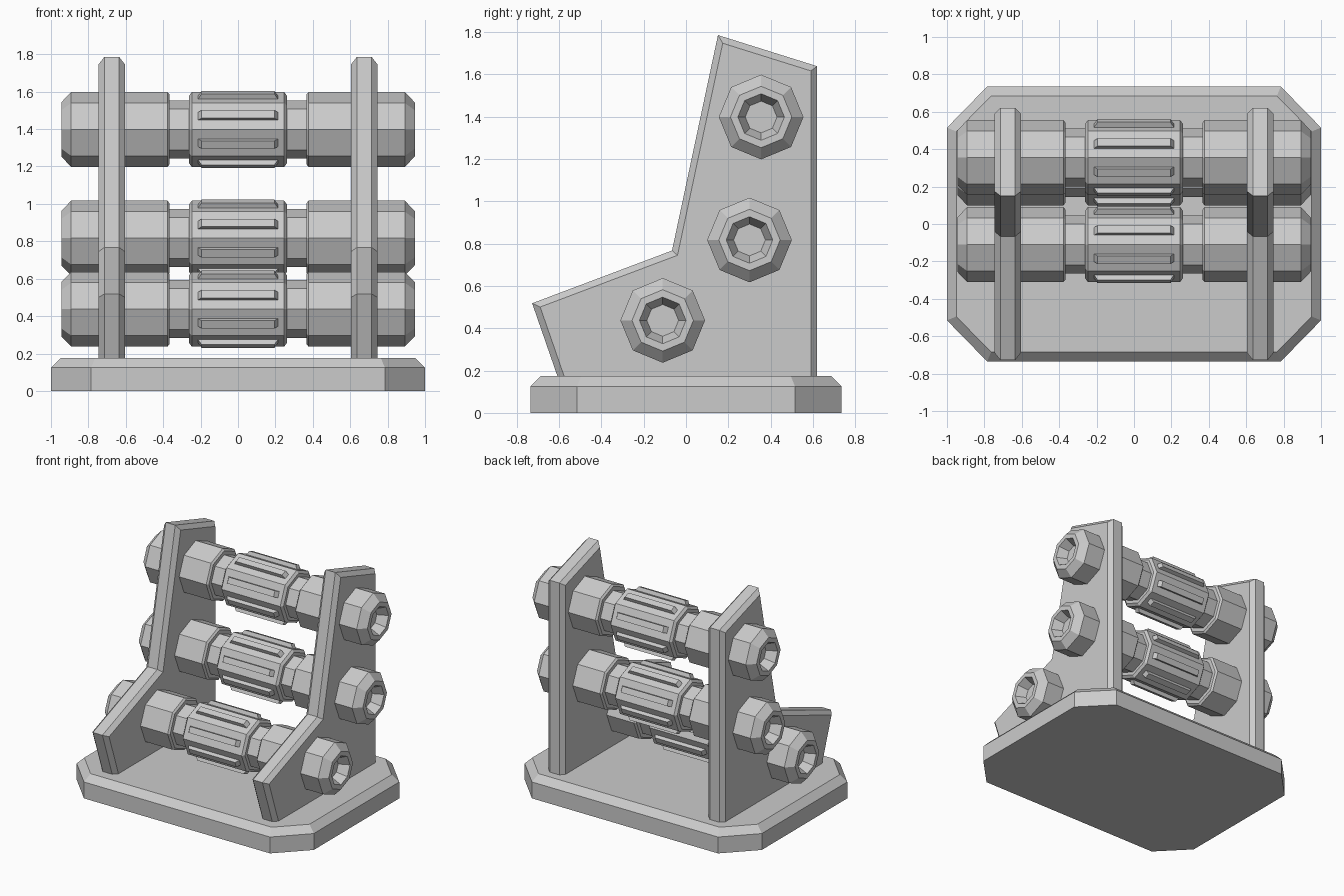
import bpy, bmesh
from math import pi, cos, sin
from mathutils import Matrix, Vector

if "Cube" in bpy.data.objects:
    bpy.data.objects.remove(bpy.data.objects["Cube"])

grey = bpy.data.materials.new("plain grey")
grey.use_nodes = True
grey.diffuse_color = (0.6, 0.6, 0.6, 1)
grey.node_tree.nodes["Principled BSDF"].inputs["Base Color"].default_value = grey.diffuse_color


def finish(bm, name):
    bmesh.ops.recalc_face_normals(bm, faces=bm.faces)
    mesh = bpy.data.meshes.new(name)
    bm.to_mesh(mesh)
    bm.free()
    mesh.materials.append(grey)
    obj = bpy.data.objects.new(name, mesh)
    bpy.context.collection.objects.link(obj)
    return obj


def chamfered_plate(name, outline, depth, size, both_sides):
    """Extrude an outline along depth and chamfer the rim of its end faces."""
    bm = bmesh.new()
    start = bm.faces.new([bm.verts.new(p) for p in outline])
    extruded = bmesh.ops.extrude_face_region(bm, geom=[start], use_keep_orig=True)["geom"]
    end = next(g for g in extruded if isinstance(g, bmesh.types.BMFace))
    bmesh.ops.translate(bm, vec=depth, verts=end.verts[:])
    bmesh.ops.recalc_face_normals(bm, faces=bm.faces)
    edges = list(end.edges) + (list(start.edges) if both_sides else [])
    bmesh.ops.bevel(bm, geom=edges, offset=size, segments=1, affect='EDGES')
    return finish(bm, name)


# Base with cut corners
quarter = [(1, 0.515), (0.785, 0.735)]
base = (quarter + [(-x, y) for x, y in reversed(quarter)]
        + [(-x, -y) for x, y in quarter] + [(x, -y) for x, y in reversed(quarter)])
chamfered_plate("base", [(x, y, 0) for x, y in base], (0, 0, 0.175), 0.05, False)

# Side panels
panel = [(-0.582, 0.1), (-0.727, 0.518), (-0.066, 0.767),
         (0.151, 1.785), (0.62, 1.638), (0.62, 0.1)]
for side, x in (("left", 0.605), ("right", -0.745)):
    chamfered_plate(side + "_panel", [(x, y, z) for y, z in panel],
                    (0.14, 0, 0), 0.03, True)

# Eight-sided roller profile, from the middle to the end socket: (x, radius)
half = [(0.247, 0.2), (0.262, 0.18), (0.262, 0.155), (0.365, 0.155), (0.365, 0.185),
        (0.377, 0.2), (0.892, 0.2), (0.945, 0.145), (0.945, 0.11), (0.87, 0.075)]
profile = [(-x, r) for x, r in reversed(half)] + half


def roller(name, y, z):
    bm = bmesh.new()
    rings = [[bm.verts.new((x, r * cos(i * pi / 4), r * sin(i * pi / 4)))
              for i in range(8)] for x, r in profile]
    for a, b in zip(rings, rings[1:]):
        for i in range(8):
            j = (i + 1) % 8
            bm.faces.new((a[i], a[j], b[j], b[i]))
    bm.faces.new(rings[0])
    bm.faces.new(rings[-1])
    finish(bm, name).location = (0, y, z)


def ribs(name, y, z):
    """One raised bar with sloped ends on each flat of the grip."""
    bm = bmesh.new()
    for i in range(8):
        bar = bmesh.ops.create_cube(bm, size=1)["verts"]
        for v in bar:
            top = v.co.z > 0
            v.co = Vector((v.co.x * (0.39 if top else 0.44), v.co.y * 0.045,
                           0.214 if top else 0.175))
        turn = Matrix.Rotation((i + 0.5) * pi / 4, 3, 'X')
        bmesh.ops.rotate(bm, verts=bar, cent=(0, 0, 0), matrix=turn)
    finish(bm, name).location = (0, y, z)


for label, y, z in (("top", 0.355, 1.398), ("middle", 0.3, 0.817), ("lower", -0.11, 0.437)):
    roller(label + "_roller", y, z)
    ribs(label + "_roller_ribs", y, z)
